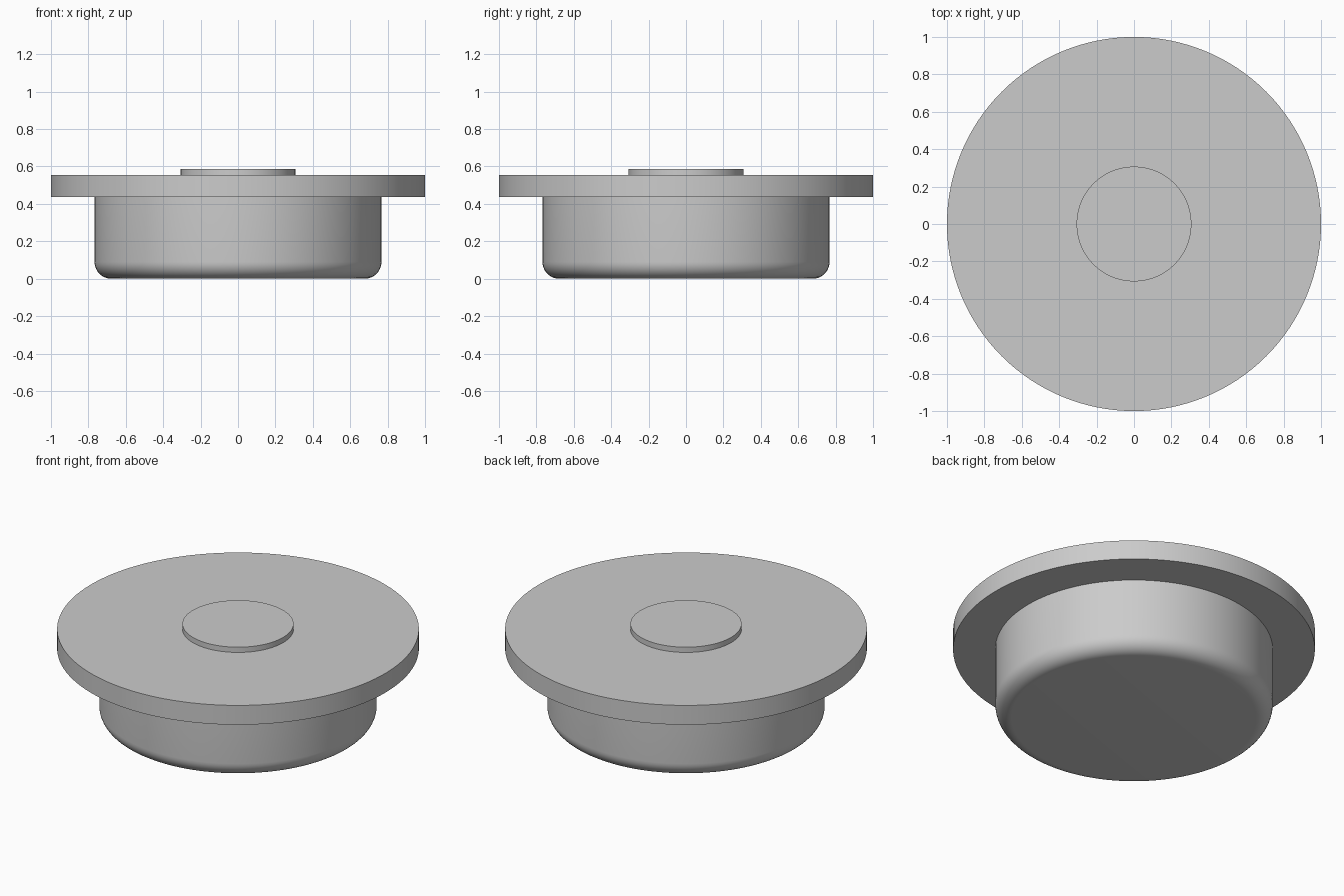
import bpy
import bmesh
import math

SEGMENTS = 128

cube = bpy.data.objects.get("Cube")
if cube:
    bpy.data.objects.remove(cube, do_unlink=True)

grey = bpy.data.materials.new("plain grey")
grey.use_nodes = True
colour = (0.6, 0.6, 0.6, 1)
grey.diffuse_color = colour
grey.node_tree.nodes["Principled BSDF"].inputs["Base Color"].default_value = colour


def lathe(name, profile):
    """Spin an (r, z) profile, running from axis to axis, about z."""
    bm = bmesh.new()
    verts = [bm.verts.new((r, 0, z)) for r, z in profile]
    edges = [bm.edges.new(pair) for pair in zip(verts, verts[1:])]
    bmesh.ops.spin(bm, geom=verts + edges, cent=(0, 0, 0), axis=(0, 0, 1),
                   angle=math.tau, steps=SEGMENTS, use_merge=True)
    bmesh.ops.remove_doubles(bm, verts=bm.verts, dist=1e-5)
    bmesh.ops.recalc_face_normals(bm, faces=bm.faces)
    mesh = bpy.data.meshes.new(name)
    bm.to_mesh(mesh)
    bm.free()
    mesh.materials.append(grey)
    obj = bpy.data.objects.new(name, mesh)
    bpy.context.collection.objects.link(obj)
    bpy.ops.object.select_all(action="DESELECT")
    obj.select_set(True)
    bpy.context.view_layer.objects.active = obj
    bpy.ops.object.shade_smooth_by_angle(angle=math.radians(30))
    return obj


# Plug radius, rounding, and the levels of each step
plug_r, flange_r, boss_r = 0.767, 1.0, 0.307
fillet, steps = 0.09, 10
plug_top, flange_top, boss_top = 0.437, 0.555, 0.587

# Rounded lower edge of the plug
rounding = []
for i in range(steps + 1):
    a = math.pi / 2 * i / steps
    rounding.append((plug_r - fillet + fillet * math.sin(a),
                     fillet - fillet * math.cos(a)))

# One solid: plug, wide flange and raised centre boss
lathe("flanged_plug", [(0, 0)] + rounding + [
    (plug_r, plug_top), (flange_r, plug_top),
    (flange_r, flange_top), (boss_r, flange_top),
    (boss_r, boss_top), (0, boss_top)])
